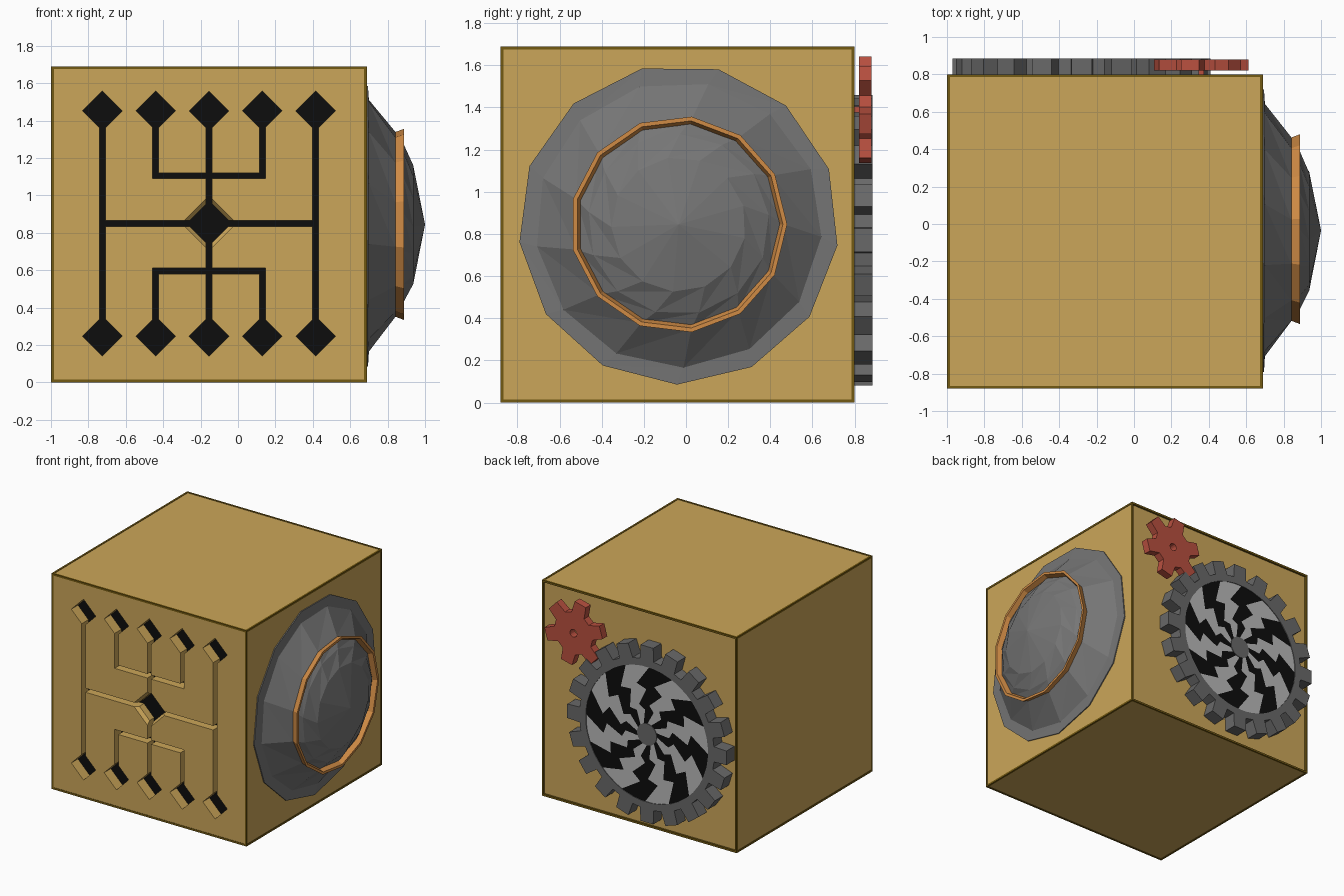
import bpy, bmesh, math
from mathutils import Vector

if "Cube" in bpy.data.objects:
    bpy.data.objects.remove(bpy.data.objects["Cube"])


def mat(name, r, g, b):
    m = bpy.data.materials.new(name)
    m.diffuse_color = (r, g, b, 1)
    m.use_nodes = True
    m.node_tree.nodes["Principled BSDF"].inputs["Base Color"].default_value = m.diffuse_color
    return m


GOLD = mat("gold", 0.60, 0.38, 0.10)
EDGE = mat("dark_gold", 0.17, 0.10, 0.006)
BLACK = mat("black", 0.004, 0.004, 0.004)
STEEL = mat("steel_grey", 0.18, 0.18, 0.18)
GEAR = mat("gear_grey", 0.14, 0.14, 0.14)
LIGHT = mat("light_grey", 0.48, 0.48, 0.48)
COPPER = mat("copper", 0.63, 0.26, 0.06)
RED = mat("red", 0.48, 0.08, 0.05)


def finish(bm, name, *mats, recalc=True):
    if recalc:
        bmesh.ops.recalc_face_normals(bm, faces=bm.faces)
    me = bpy.data.meshes.new(name)
    bm.to_mesh(me)
    bm.free()
    for m in mats:
        me.materials.append(m)
    ob = bpy.data.objects.new(name, me)
    bpy.context.collection.objects.link(ob)
    return ob


def add_box(bm, lo, hi):
    vs = bmesh.ops.create_cube(bm, size=1)["verts"]
    for v in vs:
        v.co = Vector([(a + b) / 2 + c * (b - a) for a, b, c in zip(lo, hi, v.co)])


def box(name, lo, hi, m):
    bm = bmesh.new()
    add_box(bm, lo, hi)
    return finish(bm, name, m)


def loft(name, loops, m, cap=None, closed=False):
    """Join equal-length loops of points; optional apex or closed section."""
    bm = bmesh.new()
    rows = [[bm.verts.new(p) for p in lp] for lp in loops]
    n = len(rows[0])
    pairs = list(zip(rows, rows[1:])) + ([(rows[-1], rows[0])] if closed else [])
    for a, b in pairs:
        for i in range(n):
            j = (i + 1) % n
            bm.faces.new((a[i], a[j], b[j]))
            bm.faces.new((a[i], b[j], b[i]))
    if cap:
        tip = bm.verts.new(cap)
        for i in range(n):
            bm.faces.new((rows[-1][i], rows[-1][(i + 1) % n], tip))
        bm.faces.new(rows[0])
    # merge flat triangles back into clean faces
    bmesh.ops.dissolve_limit(bm, angle_limit=0.005, verts=bm.verts, edges=bm.edges)
    return finish(bm, name, m)


# ---- box body, front panel with cut channels, dark floor sheet
LO, HI = (-1.0, -0.88, 0.0), (0.69, 0.80, 1.69)
S = 0.003
box("box_body", (LO[0] + S, -0.79, S), (HI[0] - S, 0.785, HI[2] - S), GOLD)
panel = box("front_panel", (LO[0] + S, LO[1] + S, S), (HI[0] - S, -0.79, HI[2] - S), GOLD)
box("channel_floor", (-0.9, -0.794, 0.1), (0.6, -0.786, 1.6), BLACK)

CX, CZ, W = -0.155, 0.85, 0.016
cutters = []


def slot(x0, z0, x1, z1):
    cutters.append(box("slot_cutter", (x0 - W, -1, z0 - W), (x1 + W, -0.7, z1 + W), BLACK))


def diamond(x, z, r_back, r_front, y_back, y_front):
    bm = bmesh.new()
    ends = []
    for y, r in ((y_back, r_back), (y_front, r_front)):
        ends.append([bm.verts.new((x + r * c, y, z + r * s))
                     for c, s in ((1, 0), (0, 1), (-1, 0), (0, -1))])
    for e in ends:
        bm.faces.new(e)
    for i in range(4):
        j = (i + 1) % 4
        bm.faces.new((ends[0][i], ends[0][j], ends[1][j], ends[1][i]))
    cutters.append(finish(bm, "diamond_cutter", BLACK))


TOP, BOT = 1.452, 0.247
slot(CX - 0.57, CZ, CX + 0.57, CZ)
slot(CX, BOT, CX, TOP)
for s in (-1, 1):
    slot(CX + s * 0.57, BOT, CX + s * 0.57, TOP)
    slot(CX + s * 0.285, 1.105, CX + s * 0.285, TOP)
    slot(CX + s * 0.285, BOT, CX + s * 0.285, 0.595)
for z in (0.595, 1.105):
    slot(CX - 0.285, z, CX + 0.285, z)
for k in range(-2, 3):
    for z in (BOT, TOP):
        diamond(CX + k * 0.285, z, 0.106, 0.106, -0.7, -1)
diamond(CX, CZ, 0.12, 0.12, -0.7, -1)
diamond(CX, CZ, 0.11, 0.155, -0.84, -0.885)

bpy.context.view_layer.objects.active = panel
for c in cutters:
    c.hide_render = True
    mod = panel.modifiers.new("cut", "BOOLEAN")
    mod.operation, mod.solver, mod.object = "DIFFERENCE", "EXACT", c
    bpy.ops.object.modifier_apply(modifier=mod.name)
for c in cutters:
    bpy.data.objects.remove(c)
panel.data.materials.clear()
panel.data.materials.append(GOLD)
panel.data.polygons.foreach_set("material_index", [0] * len(panel.data.polygons))

# ---- dark edge trim along all twelve edges
bm = bmesh.new()
T = 0.015
for axis in range(3):
    u, v = [a for a in range(3) if a != axis]
    for su in (0, 1):
        for sv in (0, 1):
            lo, hi = list(LO), list(HI)
            for a, sd in ((u, su), (v, sv)):
                if sd:
                    lo[a] = HI[a] - T
                else:
                    hi[a] = LO[a] + T
            add_box(bm, lo, hi)
finish(bm, "edge_trim", EDGE)

# ---- faceted dome on the right side
N = 13


def ring(x, r, phase=0.0, cy=-0.035, cz=0.845):
    return [(x, cy + r * math.cos(math.radians(phase) + 2 * math.pi * i / N),
             cz + r * math.sin(math.radians(phase) + 2 * math.pi * i / N)) for i in range(N)]


loft("side_dome", [ring(0.67, 0.76, -7.5), ring(0.695, 0.76, -7.5), ring(0.70, 0.68, -5),
                   ring(0.84, 0.50), ring(0.885, 0.43, 6), ring(0.937, 0.32, 16)],
     STEEL, cap=(1.0, -0.035, 0.845))
loft("copper_ring", [ring(0.83, 0.47), ring(0.835, 0.495), ring(0.888, 0.515),
                     ring(0.888, 0.495)], COPPER, closed=True)


# ---- gears on the back
def gear(name, cx, cz, teeth, r_in, r_root, r_tip, h_root, h_tip, phase, y0, y1, m):
    outer, inner = [], []
    for t in range(teeth):
        a = math.radians(phase) + 2 * math.pi * t / teeth
        for r, h in ((r_root, -h_root), (r_tip, -h_tip), (r_tip, h_tip), (r_root, h_root)):
            d = a + math.atan(h / r)
            outer.append((r, d))
            inner.append((r_in, d))

    def put(pts, y):
        return [(cx + r * math.cos(d), y, cz + r * math.sin(d)) for r, d in pts]
    return loft(name, [put(inner, y0), put(outer, y0), put(outer, y1), put(inner, y1)],
                m, closed=True)


GX, GZ = -0.28, 0.77
gear("large_gear", GX, GZ, 20, 0.53, 0.585, 0.692, 0.06, 0.055, 90, 0.78, 0.885, GEAR)
gear("small_gear", 0.36, 1.39, 6, 0.03, 0.165, 0.253, 0.06, 0.05, 44, 0.82, 0.88, RED)
box("small_gear_axle", (0.345, 0.78, 1.375), (0.375, 0.825, 1.405), RED)

# zigzag swirl disc in two greys
bm = bmesh.new()
BLADES, SUB = 8, 4
radii = [0.08, 0.19, 0.23, 0.35, 0.39, 0.535]
twist = [0.0, 0.75, 0.2, 0.95, 0.4, 1.1]
step = math.pi / BLADES
grid = []
for r, t in zip(radii, twist):
    grid.append([bm.verts.new((GX + r * math.cos((i / SUB + t) * step), 0.88,
                               GZ + r * math.sin((i / SUB + t) * step)))
                 for i in range(2 * BLADES * SUB)])
n = 2 * BLADES * SUB
for a, b in zip(grid, grid[1:]):
    for i in range(n):
        j = (i + 1) % n
        f = bm.faces.new((a[i], a[j], b[j], b[i]))
        f.material_index = (i // SUB) % 2
for f in bm.faces:
    f.normal_update()
    if f.normal.y < 0:
        f.normal_flip()
finish(bm, "swirl_disc", LIGHT, BLACK, recalc=False)

# hub in the middle of the swirl
bpy.ops.mesh.primitive_cylinder_add(vertices=24, radius=0.085, depth=0.1,
                                    location=(GX, 0.835, GZ), rotation=(math.pi / 2, 0, 0))
hub = bpy.context.object
hub.name = "gear_hub"
hub.data.materials.append(GEAR)
